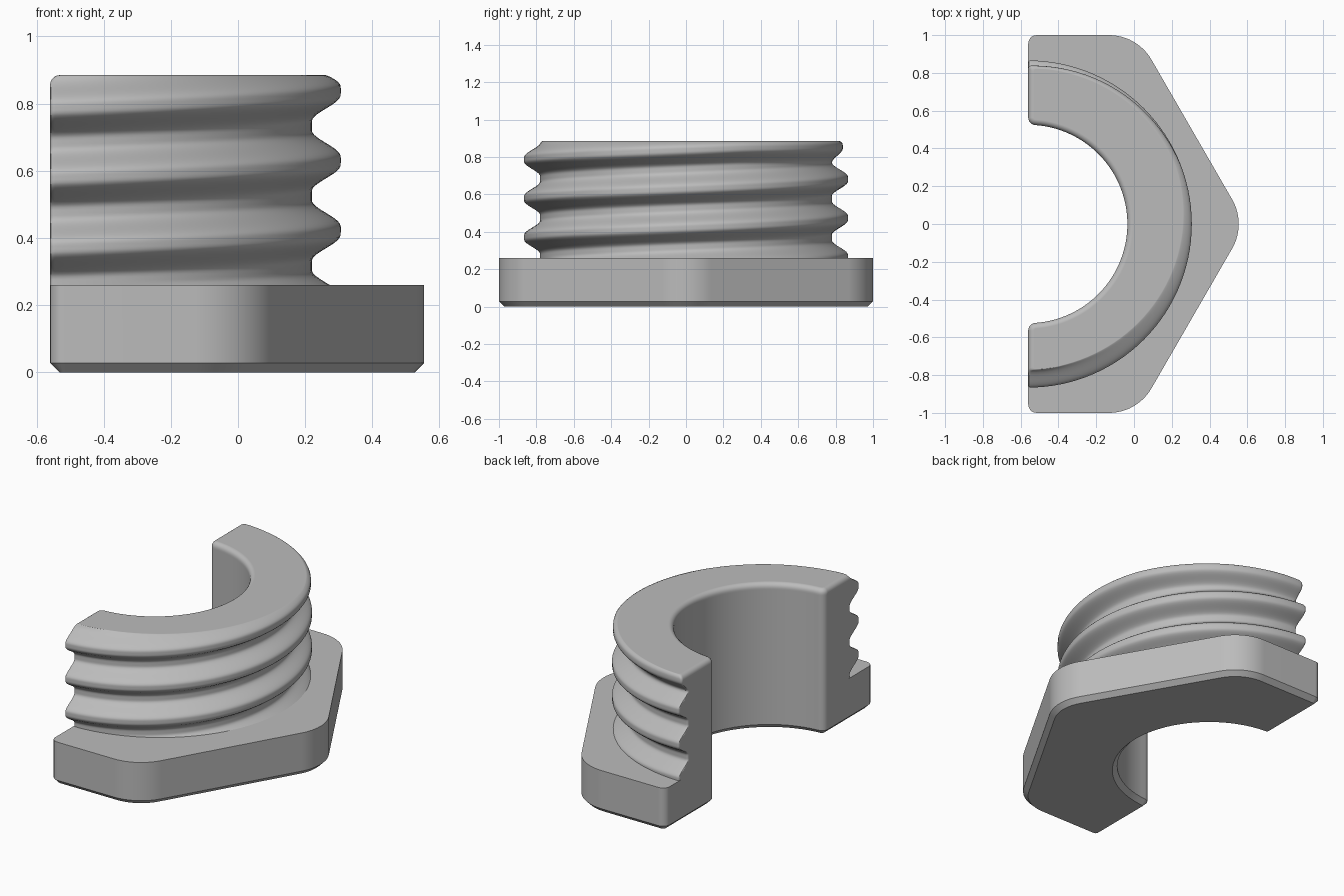
import bpy, bmesh
from math import sin, cos, pi, radians, sqrt, atan2, hypot, tan

if "Cube" in bpy.data.objects:
    bpy.data.objects.remove(bpy.data.objects["Cube"])

CUT_X = -0.56                  # plane where the fitting is cut in half
BORE, FILLET = 0.525, 0.04
ROOT, DEPTH, PITCH = 0.78, 0.086, 0.208
FLANGE_TOP, TOP = 0.26, 0.885

grey = bpy.data.materials.new("plain grey")
grey.use_nodes = True
grey.diffuse_color = (0.5, 0.5, 0.5, 1)
grey.node_tree.nodes["Principled BSDF"].inputs["Base Color"].default_value = (0.5, 0.5, 0.5, 1)


def arc(cx, cy, r, a0, a1, n):
    return [(cx + r * cos(a0 + (a1 - a0) * k / n), cy + r * sin(a0 + (a1 - a0) * k / n))
            for k in range(n + 1)]


def bore_loop(inset):
    """Bore half circle with rounded corners at the cut, from +y to -y."""
    cy = sqrt((BORE + FILLET) ** 2 - FILLET ** 2)
    phi = atan2(cy, FILLET)
    half = arc(FILLET, cy, FILLET - inset, pi, pi + phi, 6)
    half += arc(0, 0, BORE + inset, phi, 0, 28)[1:]
    return half + [(x, -y) for x, y in reversed(half[:-1])]


def hex_loop(inset):
    """Half hexagon with rounded corners, from -y to +y."""
    a = 1 - inset
    r = 0.26 - inset
    e = 0.045 - inset
    pts = arc(inset + e, -a + e, e, pi, 1.5 * pi, 5)
    for deg in (-60, 0, 60):
        d = 2 / sqrt(3) * (a - r)
        t = radians(deg)
        pts += arc(d * cos(t), d * sin(t), r, t - pi / 6, t + pi / 6, 12)
    return pts + arc(inset + e, a - e, e, pi / 2, pi, 5)


def thread_radius(theta, z):
    """Rounded helical ridge; the last turn shrinks below the rim."""
    best = 0
    for turn in range(-1, 4):
        crest = 0.422 + PITCH * (theta / (2 * pi) + turn - 1)
        amp = DEPTH
        if crest > 0.85:
            over = crest - 0.85
            crest, amp = 0.85 + 0.2 * over, DEPTH * (1 - 8 * over)
        if crest > 0.95:
            continue
        t = min(1, max(0, (abs(z - crest) - 0.012) / 0.078))
        best = max(best, amp * (1 - t * t * (3 - 2 * t)))
    return ROOT + best


def thread_loop(z, cut_inset, rim_inset):
    """Outer threaded half circle, from -y to +y."""
    edge = 0.014
    steps = [-90, -89.8, -89.5, -89] + [-87 + 3 * k for k in range(59)] + [89, 89.5, 89.8, 90]
    pts = []
    for deg in steps:
        t = radians(deg)
        r = thread_radius(t, z) - rim_inset
        gap = max(0, edge - r * cos(t))
        r -= edge - sqrt(max(0, edge ** 2 - gap ** 2))
        pts.append((max(r * cos(t), 0) + cut_inset * max(0, 1 - cos(t) * 4), r * sin(t)))
    return pts


def loft(name, layers, cap_bottom):
    """Join equal-length outlines stacked in z and cap the ends."""
    bm = bmesh.new()
    rings = [[bm.verts.new((x + CUT_X, y, z)) for x, y in pts] for z, pts in layers]
    n = len(rings[0])
    for low, high in zip(rings, rings[1:]):
        for k in range(n):
            j = (k + 1) % n
            bm.faces.new((low[k], low[j], high[j], high[k]))
    bm.faces.new(rings[-1])
    if cap_bottom:
        bm.faces.new(rings[0][::-1])
    bmesh.ops.recalc_face_normals(bm, faces=bm.faces)
    mesh = bpy.data.meshes.new(name)
    bm.to_mesh(mesh)
    bm.free()
    mesh.materials.append(grey)
    obj = bpy.data.objects.new(name, mesh)
    bpy.context.collection.objects.link(obj)
    bpy.ops.object.select_all(action='DESELECT')
    obj.select_set(True)
    bpy.context.view_layer.objects.active = obj
    bpy.ops.object.shade_smooth_by_angle(angle=radians(32))
    flat = obj.modifiers.new("flat faces stay flat", 'WEIGHTED_NORMAL')
    flat.keep_sharp = True
    return obj


# Hexagonal flange with a chamfered underside
chamfer = 0.028
loft("hex_flange",
     [(z, hex_loop(i) + bore_loop(i))
      for z, i in ((0, chamfer), (chamfer, 0), (FLANGE_TOP, 0))], True)

# Threaded sleeve with a rounded rim
rim = 0.03
count = 72
levels = [(FLANGE_TOP + (TOP - rim - FLANGE_TOP) * k / count, 0, 0) for k in range(count + 1)]
for k in range(1, 6):
    a = pi / 2 * k / 5
    levels.append((TOP - rim + rim * sin(a), rim * (1 - cos(a)), 0.012 * (1 - cos(a))))
loft("threaded_sleeve",
     [(z, thread_loop(z, i, o) + bore_loop(i)) for z, i, o in levels], False)
